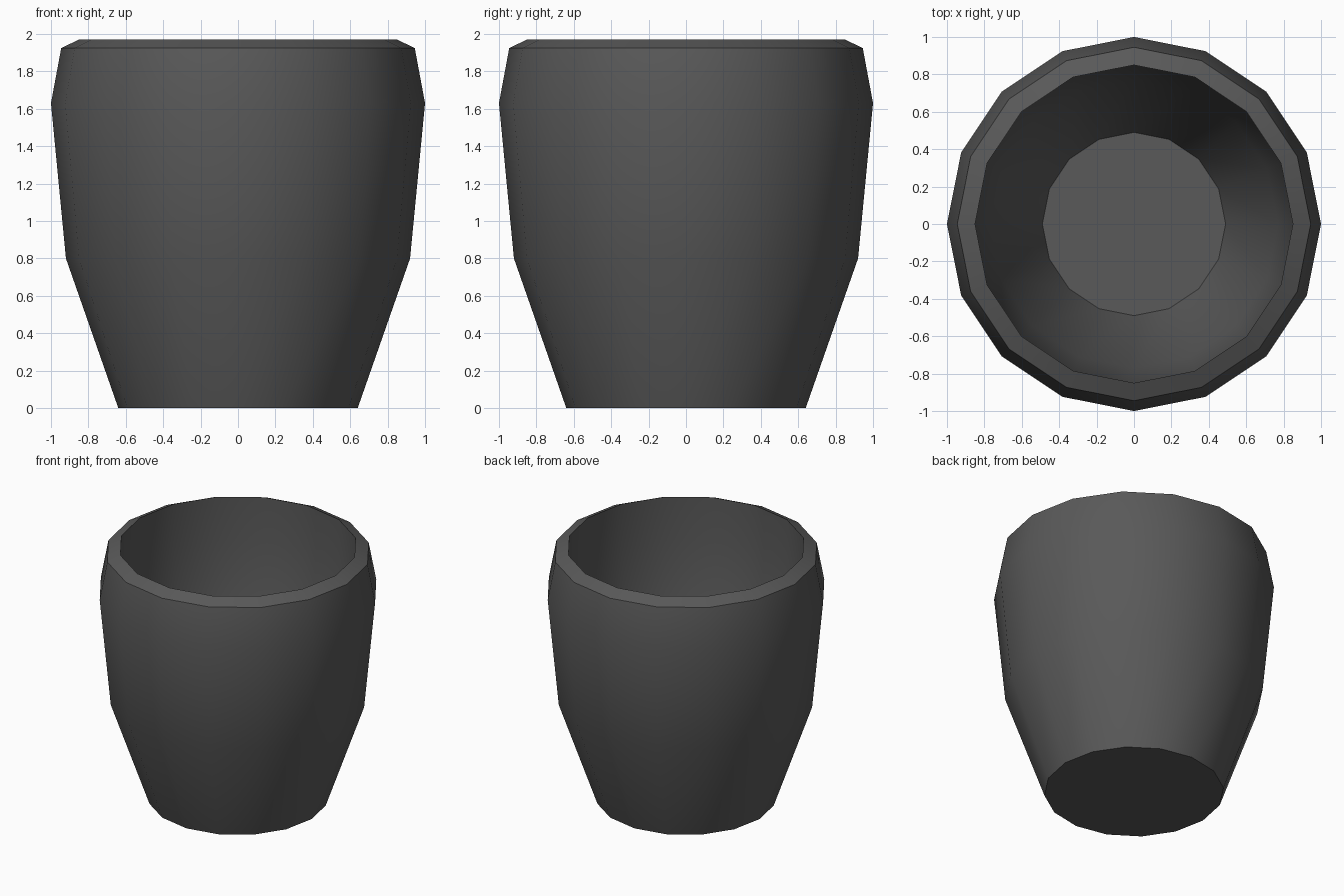
import bpy
import bmesh
import math

cube = bpy.data.objects.get("Cube")
if cube:
    bpy.data.objects.remove(cube, do_unlink=True)

SIDES = 16

# Charcoal finish
charcoal = bpy.data.materials.new("charcoal")
charcoal.use_nodes = True
color = (0.1, 0.1, 0.1, 1)
charcoal.diffuse_color = color
charcoal.node_tree.nodes["Principled BSDF"].inputs["Base Color"].default_value = color

# Cup profile as (radius, height): outer wall, bevelled rim, hollow inside
profile = [
    (0.64, 0), (0.92, 0.8), (1, 1.63), (0.945, 1.925),
    (0.85, 1.97), (0.85, 1.63), (0.77, 0.85), (0.49, 0.15),
]

bm = bmesh.new()
rings = []
for radius, height in profile:
    angles = [math.tau * i / SIDES for i in range(SIDES)]
    rings.append([bm.verts.new((radius * math.cos(a), radius * math.sin(a), height))
                  for a in angles])

# Walls between neighbouring rings
for low, high in zip(rings, rings[1:]):
    for i in range(SIDES):
        j = (i + 1) % SIDES
        bm.faces.new((low[i], low[j], high[j], high[i]))

# Underside and inner floor
bm.faces.new(rings[0][::-1])
bm.faces.new(rings[-1])

mesh = bpy.data.meshes.new("cup")
bm.to_mesh(mesh)
bm.free()
mesh.materials.append(charcoal)
cup = bpy.data.objects.new("cup", mesh)
bpy.context.collection.objects.link(cup)

# Smooth walls with crisp rim, floor and base edges
bpy.ops.object.select_all(action="DESELECT")
cup.select_set(True)
bpy.context.view_layer.objects.active = cup
bpy.ops.object.shade_smooth_by_angle(angle=math.radians(30))
